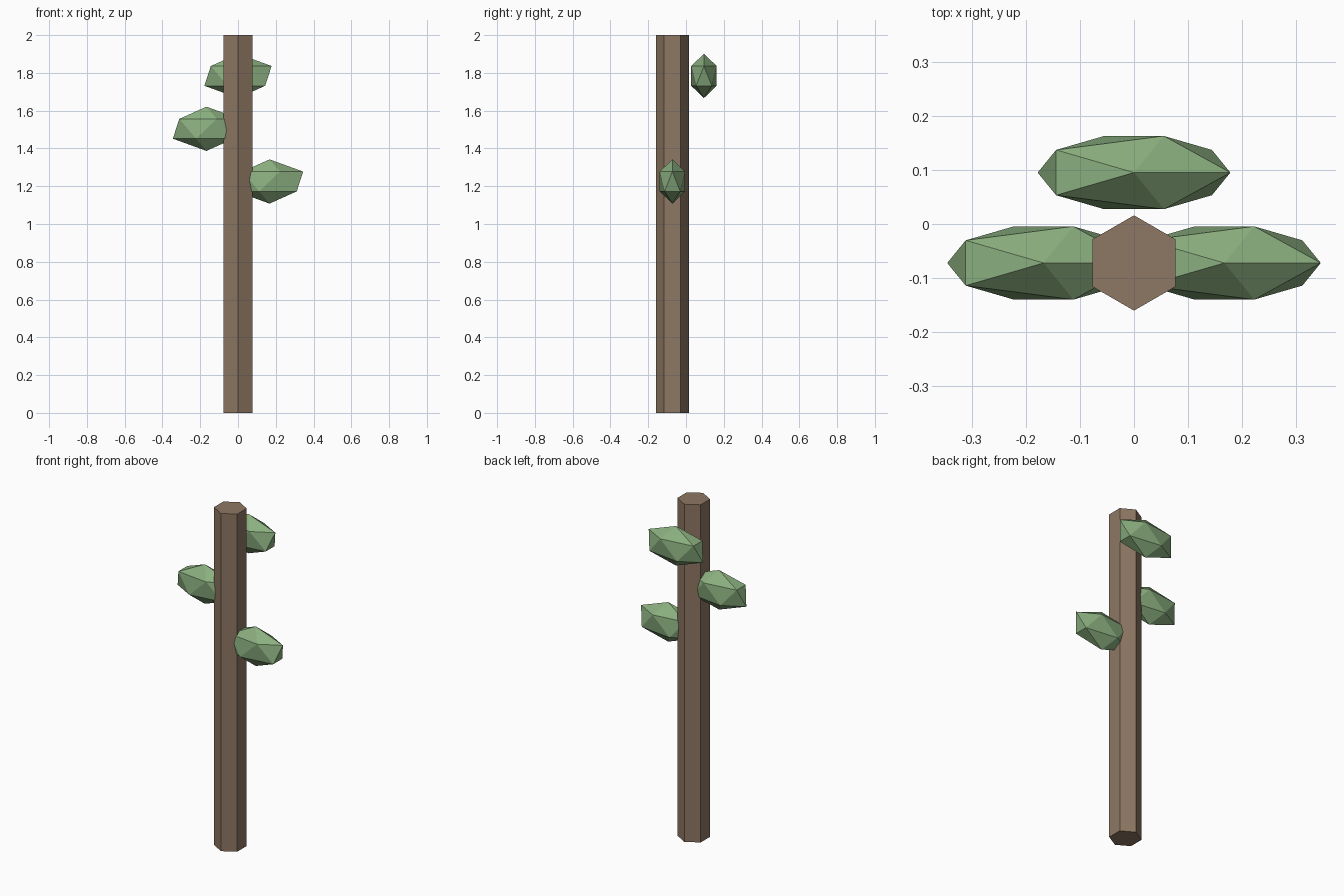
import bpy
import math

if "Cube" in bpy.data.objects:
    bpy.data.objects.remove(bpy.data.objects["Cube"])


def material(name, srgb):
    m = bpy.data.materials.new(name)
    lin = [((c / 255 + 0.055) / 1.055) ** 2.4 for c in srgb]
    m.diffuse_color = (*lin, 1)
    m.use_nodes = True
    m.node_tree.nodes["Principled BSDF"].inputs["Base Color"].default_value = m.diffuse_color
    return m


bark = material("bark brown", (141, 119, 99))
leaf = material("leaf green", (139, 175, 127))
AXIS_Y = -0.072

# Hexagonal trunk with corners pointing front and back
bpy.ops.mesh.primitive_cylinder_add(vertices=6, radius=0.088, depth=2,
                                    location=(0, AXIS_Y, 1))
trunk = bpy.context.object
trunk.name = "trunk"
trunk.data.materials.append(bark)

# Flattened leaf clumps on the left, right and back of the trunk
clumps = {
    "back_leaf_clump": (0, 0.095, 1.784),
    "left_leaf_clump": (-0.167, AXIS_Y, 1.504),
    "right_leaf_clump": (0.167, AXIS_Y, 1.225),
}
for name, loc in clumps.items():
    bpy.ops.mesh.primitive_ico_sphere_add(subdivisions=1, radius=1, location=loc)
    clump = bpy.context.object
    clump.name = name
    clump.scale = (0.199, 0.0795, 0.117)
    clump.data.materials.append(leaf)
